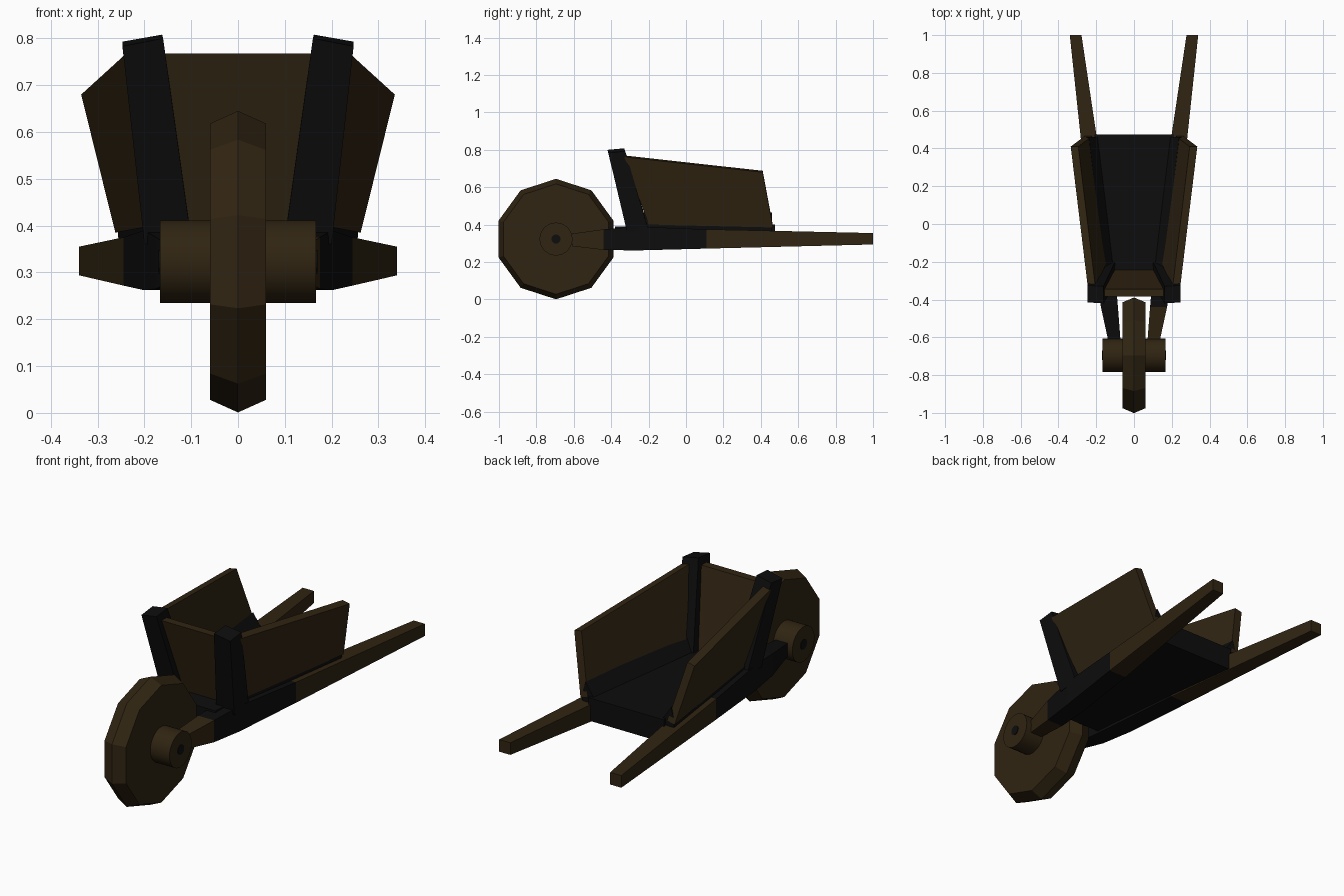
import bpy, bmesh, math
from mathutils import Vector, Matrix

cube = bpy.data.objects.get("Cube")
if cube:
    bpy.data.objects.remove(cube)


def material(name, colour):
    m = bpy.data.materials.new(name)
    m.use_nodes = True
    m.diffuse_color = colour
    m.node_tree.nodes["Principled BSDF"].inputs["Base Color"].default_value = colour
    return m


BROWN = material("brown wood", (0.030, 0.018, 0.006, 1))
BLACK = material("black wood", (0.004, 0.004, 0.004, 1))


def finish(name, bm, *mats):
    bmesh.ops.recalc_face_normals(bm, faces=bm.faces)
    mesh = bpy.data.meshes.new(name)
    bm.to_mesh(mesh)
    bm.free()
    for m in mats:
        mesh.materials.append(m)
    ob = bpy.data.objects.new(name, mesh)
    bpy.context.collection.objects.link(ob)
    return ob


def loft(name, rings, mats, segment_mats=None):
    """Join equal point loops into a closed solid; one material index per segment."""
    bm = bmesh.new()
    loops = [[bm.verts.new(p) for p in ring] for ring in rings]
    n = len(loops[0])
    slots = segment_mats or [0] * (len(rings) - 1)
    for a, b, slot in zip(loops, loops[1:], slots):
        for i in range(n):
            j = (i + 1) % n
            bm.faces.new((a[i], a[j], b[j], b[i])).material_index = slot
    bm.faces.new(loops[0]).material_index = slots[0]
    bm.faces.new(loops[-1]).material_index = slots[-1]
    return finish(name, bm, *mats)


def board(name, corners, thickness, mat):
    """Flat plank from four outer corners and a thickness vector."""
    back = [Vector(c) + Vector(thickness) for c in corners]
    return loft(name, [corners, back], [mat])


def disc(radius, x, sides):
    return [(x, WHEEL_Y + radius * math.sin(t), WHEEL_Z + radius * math.cos(t))
            for t in (2 * math.pi * i / sides for i in range(sides))]


# Ten-sided wheel with a ridged rim, and a round hub
WHEEL_Y, WHEEL_Z = -0.695, 0.323
loft("wheel", [disc(0.295, -0.06, 10), disc(0.322, 0, 10), disc(0.295, 0.06, 10)], [BROWN])
hub = loft("hub", [disc(0.088, -0.167, 32), disc(0.088, 0.167, 32)], [BROWN])
bpy.context.view_layer.objects.active = hub
hub.select_set(True)
bpy.ops.object.shade_smooth_by_angle(angle=math.radians(40))
hub.select_set(False)
loft("axle_pin", [disc(0.025, -0.17, 12), disc(0.025, 0.17, 12)], [BLACK])

# Tray floor
board("tray_floor", [(-0.14, -0.38, 0.275), (0.14, -0.38, 0.275),
                     (0.21, 0.475, 0.285), (-0.21, 0.475, 0.285)], (0, 0, 0.115), BLACK)

# Front board leaning forward
board("front_board", [(-0.14, -0.28, 0.38), (0.14, -0.28, 0.38),
                      (0.2, -0.385, 0.768), (-0.2, -0.385, 0.768)], (0, 0.04, 0), BROWN)

# Long handle beams: y, centre x, half width, bottom z, top z
BEAM = [(-0.61, 0.105, 0.033, 0.285, 0.352), (-0.44, 0.13, 0.045, 0.265, 0.375),
        (-0.27, 0.15, 0.05, 0.262, 0.39), (0.11, 0.195, 0.05, 0.272, 0.375),
        (1.0, 0.309, 0.031, 0.294, 0.355)]

for side, s in (("left", 1), ("right", -1)):
    rings = [[(s * (c - h), y, lo), (s * (c + h), y, lo),
              (s * (c + h), y, hi), (s * (c - h), y, hi)] for y, c, h, lo, hi in BEAM]
    loft(side + "_handle_beam", rings, [BROWN, BLACK], [0 if s > 0 else 1, 1, 1, 0])

    # Corner post
    loft(side + "_corner_post",
         [[(s * 0.1, -0.315, 0.37), (s * 0.2, -0.315, 0.36),
           (s * 0.2, -0.2, 0.37), (s * 0.1, -0.2, 0.38)],
          [(s * 0.16, -0.42, 0.8), (s * 0.247, -0.415, 0.783),
           (s * 0.247, -0.325, 0.793), (s * 0.162, -0.33, 0.808)]], [BLACK])

    # Outward leaning side board
    board(side + "_side_board",
          [(s * 0.182, -0.2, 0.4), (s * 0.262, 0.465, 0.385),
           (s * 0.335, 0.41, 0.68), (s * 0.245, -0.33, 0.762)],
          (s * -0.04, 0, 0.008), BROWN)

    # Wedge trim along the foot of the side board
    loft(side + "_side_trim",
         [[(s * (x + shift), y, z) for x, z in
           ((0.185, 0.37), (0.255, 0.365), (0.258, 0.4), (0.238, 0.465), (0.19, 0.395))]
          for y, shift in ((-0.24, -0.08), (0.46, 0))], [BLACK])
